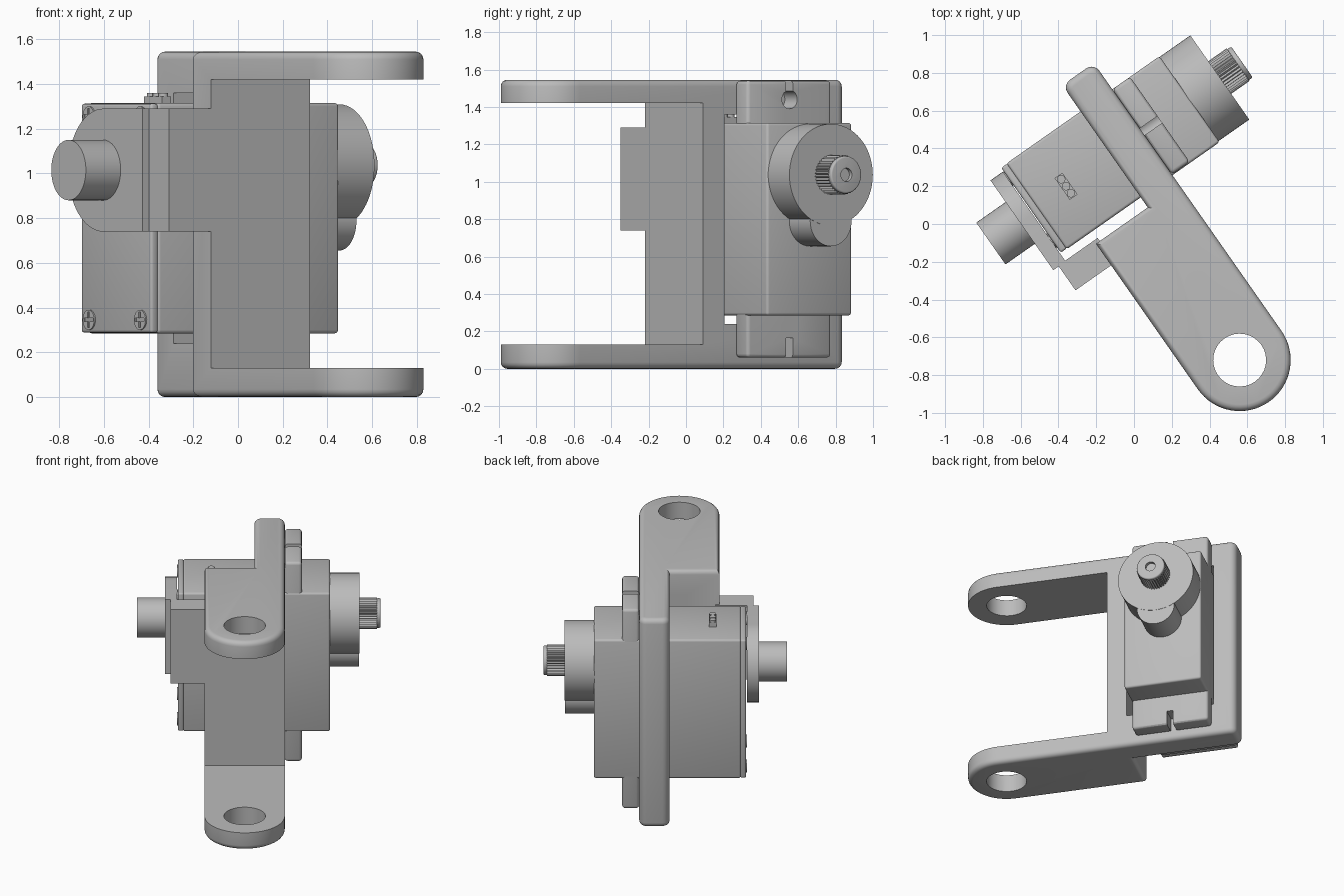
import bpy, bmesh
from math import sin, cos, pi, radians
from mathutils import Matrix

if "Cube" in bpy.data.objects:
    bpy.data.objects.remove(bpy.data.objects["Cube"])

# Everything is built square to the servo axis, then turned about z
TURN = Matrix.Rotation(radians(35), 4, 'Z')
# Maps a prism drawn in (y, z) and extruded upward onto the servo axis x
ALONG_X = Matrix(((0, 0, 1, 0), (1, 0, 0, 0), (0, 1, 0, 0), (0, 0, 0, 1)))

grey = bpy.data.materials.new("plain grey")
grey.use_nodes = True
COLOUR = (0.5, 0.5, 0.5, 1)
grey.diffuse_color = COLOUR
grey.node_tree.nodes["Principled BSDF"].inputs["Base Color"].default_value = COLOUR


def finish(name, bm, smooth=True):
    bmesh.ops.recalc_face_normals(bm, faces=bm.faces)
    mesh = bpy.data.meshes.new(name)
    bm.to_mesh(mesh)
    bm.free()
    mesh.transform(TURN)
    mesh.materials.append(grey)
    obj = bpy.data.objects.new(name, mesh)
    bpy.context.collection.objects.link(obj)
    if smooth:
        shade(obj)
    return obj


def activate(obj):
    bpy.ops.object.select_all(action='DESELECT')
    obj.select_set(True)
    bpy.context.view_layer.objects.active = obj


def shade(obj):
    activate(obj)
    bpy.ops.object.shade_smooth_by_angle(angle=radians(30))


def prism(name, outline, low, high, rim=0, matrix=Matrix()):
    """Extrude an outline; optionally round the rims of both caps."""
    bm = bmesh.new()
    base = bm.faces.new([bm.verts.new((a, b, low)) for a, b in outline])
    grown = bmesh.ops.extrude_face_region(bm, geom=[base], use_keep_orig=True)["geom"]
    top = [f for f in grown if isinstance(f, bmesh.types.BMFace)][0]
    bmesh.ops.translate(bm, verts=top.verts, vec=(0, 0, high - low))
    if rim:
        bmesh.ops.recalc_face_normals(bm, faces=bm.faces)
        edges = list(base.edges) + list(top.edges)
        bmesh.ops.bevel(bm, geom=edges, offset=rim, segments=4, profile=0.5,
                        affect='EDGES', clamp_overlap=True)
    bm.transform(matrix)
    return finish(name, bm)


def arc(cx, cy, r, start, end, n):
    steps = [radians(start + (end - start) * i / n) for i in range(n + 1)]
    return [(cx + r * cos(t), cy + r * sin(t)) for t in steps]


def cyl(name, x0, x1, y, z, r, n=48, rim=0):
    return prism(name, arc(y, z, r, 0, 360, n)[:-1], x0, x1, rim, ALONG_X)


def box(name, x, y, z, bevel=0):
    bm = bmesh.new()
    bmesh.ops.create_cube(bm, size=1)
    for v in bm.verts:
        v.co = [(lo + hi) / 2 + c * (hi - lo) for c, (lo, hi) in zip(v.co, (x, y, z))]
    if bevel:
        bmesh.ops.bevel(bm, geom=bm.edges[:], offset=bevel, segments=3,
                        profile=0.5, affect='EDGES')
    return finish(name, bm)


def cut(obj, *cutters):
    """Subtract each cutter from the part and discard it."""
    for cutter in cutters:
        cutter.hide_render = True
        mod = obj.modifiers.new("cut", 'BOOLEAN')
        mod.operation, mod.solver, mod.object = 'DIFFERENCE', 'EXACT', cutter
        activate(obj)
        # Keep the cut ahead of any smoothing modifier
        bpy.ops.object.modifier_move_to_index(modifier=mod.name, index=0)
        bpy.ops.object.modifier_apply(modifier=mod.name)
        bpy.data.objects.remove(cutter)
    shade(obj)


# Fork bracket: two round-ended arms, a web and a back frame
LEFT, RIGHT, PIVOT = -0.225, 0.315, -0.725 - 0.186
MID, REACH = (LEFT + RIGHT) / 2, (RIGHT - LEFT) / 2
outline = [(LEFT, 0.03)] + arc(MID, PIVOT, REACH, 180, 360, 32)
outline += arc(RIGHT - 0.05, 0.77, 0.05, 0, 90, 5)
outline += arc(0.16, 0.77, 0.05, 90, 180, 5) + [(0.11, 0.03)]
bracket = prism("fork_bracket", outline, 0, 1.545, rim=0.035)
cut(bracket,
    box("arm_gap", (-1, 1), (-2, -0.11), (0.13, 1.42)),
    box("servo_window", (0, 0.5), (0.03, 0.66), (0.24, 1.36)),
    prism("arm_holes", arc(MID, PIVOT, 0.14, 0, 360, 32)[:-1], -1, 3))

# Side block carrying the rear pivot plate, with two screw holes
block = box("pivot_block", (-0.455, -0.2), (-0.11, 0.05), (0.74, 1.29))
cut(block, *[cyl("screw_hole", -0.6, -0.35, -0.022, z, 0.036, 24) for z in (0.88, 1.155)])
AXIS_Z = 1.015
plate = [(0.045, AXIS_Z - 0.275)] + arc(0.35, AXIS_Z, 0.275, -90, 90, 32)
plate += [(0.045, AXIS_Z + 0.275)]
prism("pivot_plate", plate, -0.49, -0.41, matrix=ALONG_X)
cyl("pivot_stub", -0.68, -0.48, 0.35, AXIS_Z, 0.135)

# Servo case, rear lid and mounting flange
box("servo_case", (-0.37, 0.62), (0.095, 0.65), (0.285, 1.315), 0.015)
box("servo_lid", (-0.405, -0.365), (0.098, 0.647), (0.288, 1.312), 0.012)
flange = box("mounting_flange", (0.315, 0.43), (0.1, 0.65), (0.06, 1.54), 0.02)
SHAFT_Y = 0.375
for hole_z, slot in ((1.44, (1.44, 1.7)), (0.165, (-0.1, 0.165))):
    cut(flange,
        cyl("flange_hole", 0.2, 0.6, SHAFT_Y, hole_z, 0.05, 24),
        box("flange_slot", (0.2, 0.6), (SHAFT_Y - 0.022, SHAFT_Y + 0.022), slot))

# Cross-head screws at the lid corners
for y in (0.178, 0.578):
    for z in (0.345, 1.255):
        screw = cyl("lid_screw", -0.412, -0.39, y, z, 0.045, 24)
        cut(screw,
            box("slot_across", (-0.5, -0.404), (y - 0.035, y + 0.035), (z - 0.008, z + 0.008)),
            box("slot_upright", (-0.5, -0.404), (y - 0.008, y + 0.008), (z - 0.035, z + 0.035)))

# Cable socket on top of the case: a row of three round wires in a block
box("cable_socket", (-0.205, -0.155), (0.3, 0.44), (1.3, 1.345))
for y in (0.325, 0.37, 0.415):
    prism("cable_wire", arc(-0.18, y, 0.022, 0, 360, 16)[:-1], 1.3, 1.36)

# Gear housing, idler bump and splined output shaft with a bore
HUB_Z = 1.037
cyl("gear_housing", 0.61, 0.817, SHAFT_Y, HUB_Z, 0.272, 64)
cyl("idler_housing", 0.61, 0.815, SHAFT_Y, 0.79, 0.135)
TEETH = 36
spline = []
for i in range(TEETH * 2):
    r = 0.106 if i % 2 else 0.096
    spline.append((SHAFT_Y + r * cos(pi * i / TEETH), HUB_Z + r * sin(pi * i / TEETH)))
prism("output_spline", spline, 0.81, 0.935, matrix=ALONG_X)
tip = cyl("shaft_tip", 0.93, 0.96, SHAFT_Y, HUB_Z, 0.1, 48, rim=0.01)
cut(tip, cyl("shaft_bore", 0.936, 1.1, SHAFT_Y, HUB_Z, 0.036, 24))
